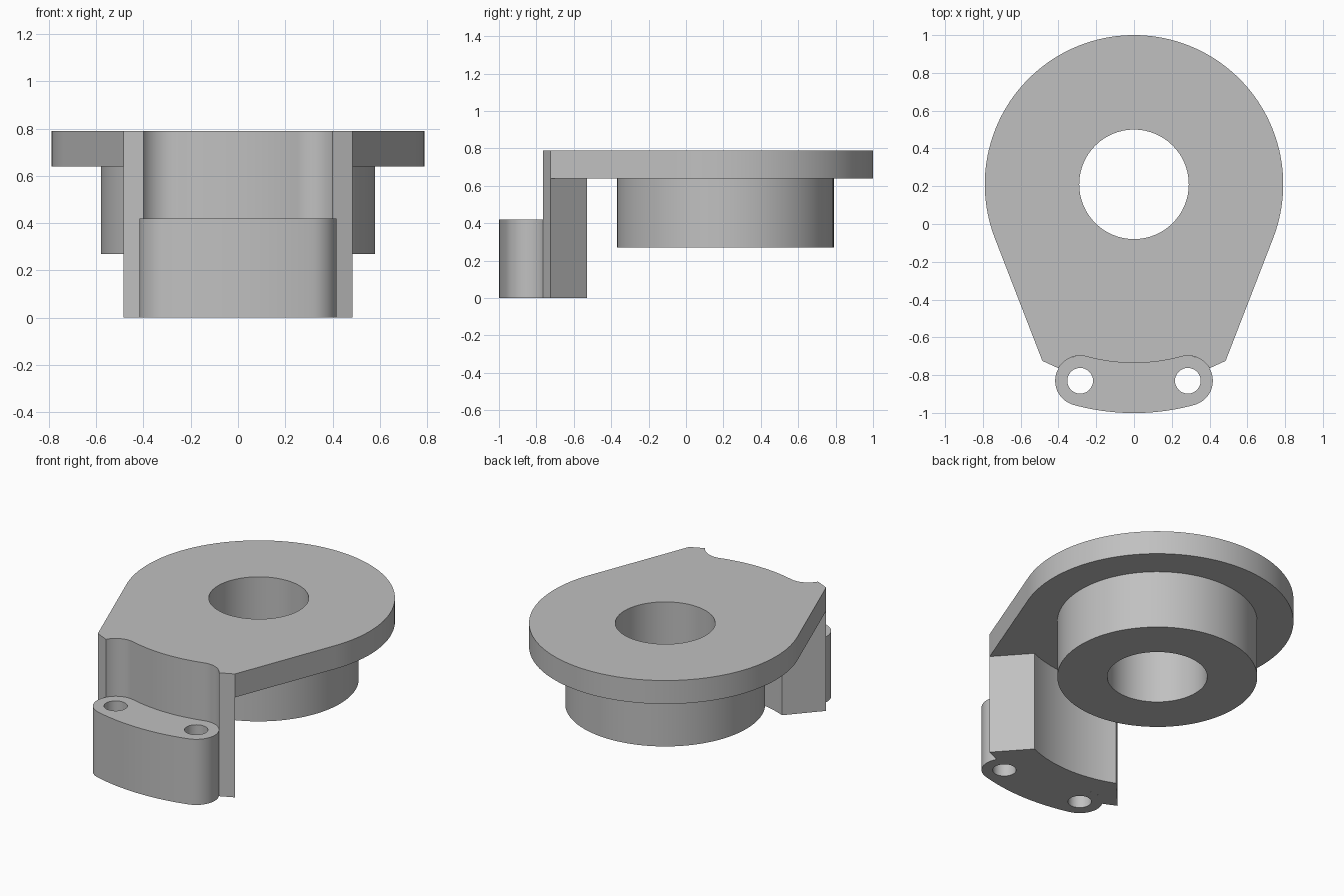
import bpy, bmesh
from math import cos, sin, atan2, acos, hypot, pi, radians

cube = bpy.data.objects.get("Cube")
if cube:
    bpy.data.objects.remove(cube)

grey = bpy.data.materials.new("plain grey")
grey.use_nodes = True
grey.diffuse_color = (0.53, 0.53, 0.53, 1)
grey.node_tree.nodes["Principled BSDF"].inputs["Base Color"].default_value = grey.diffuse_color

HUB = (0, 0.21)          # shared centre of the disc, hub and lug arcs
PIN = (0.285, -0.83)     # lug hole position, mirrored in x
CORNER = (0.485, -0.725)
TOP, PLATE_BOTTOM, HUB_BOTTOM, LUG_TOP = 0.79, 0.64, 0.27, 0.42
DISC_R, BORE_R = 0.79, 0.29


def arc(centre, r, start, end, n=24):
    return [(centre[0] + r * cos(start + (end - start) * i / n),
             centre[1] + r * sin(start + (end - start) * i / n)) for i in range(n + 1)]


def circle(centre, r, n=64):
    return arc(centre, r, 0, 2 * pi, n)[:-1]


def mirror(point):
    return (-point[0], point[1])


def prism(name, loops, z0, z1):
    """Extrude an outline, with optional hole loops, from z0 to z1."""
    bm = bmesh.new()
    for loop in loops:
        points = [p for i, p in enumerate(loop)
                  if hypot(p[0] - loop[i - 1][0], p[1] - loop[i - 1][1]) > 0.0005]
        verts = [bm.verts.new((x, y, z0)) for x, y in points]
        for i, v in enumerate(verts):
            bm.edges.new((verts[i - 1], v))
    bmesh.ops.triangle_fill(bm, use_beauty=True, use_dissolve=False,
                            edges=bm.edges[:], normal=(0, 0, 1))
    result = bmesh.ops.extrude_face_region(bm, geom=bm.faces[:], use_keep_orig=True)
    top = [g for g in result["geom"] if isinstance(g, bmesh.types.BMVert)]
    bmesh.ops.translate(bm, verts=top, vec=(0, 0, z1 - z0))
    bmesh.ops.recalc_face_normals(bm, faces=bm.faces[:])
    mesh = bpy.data.meshes.new(name)
    bm.to_mesh(mesh)
    bm.free()
    mesh.materials.append(grey)
    obj = bpy.data.objects.new(name, mesh)
    bpy.context.collection.objects.link(obj)
    bpy.ops.object.select_all(action="DESELECT")
    obj.select_set(True)
    bpy.context.view_layer.objects.active = obj
    bpy.ops.object.shade_smooth_by_angle(angle=radians(30))


# Curved slot outline of the lug
dx, dy = PIN[0], PIN[1] - HUB[1]
pin_r, end_r = hypot(dx, dy), 0.1325
right = atan2(dy, dx)
left = -pi - right
inner, outer = pin_r - end_r, pin_r + end_r
lug_outline = (arc(HUB, outer, left, right)
               + arc(PIN, end_r, right, right + pi)
               + arc(HUB, inner, right, left)
               + arc(mirror(PIN), end_r, left + pi, left + 2 * pi))
prism("pin_lug", [lug_outline, circle(PIN, 0.068, 32), circle(mirror(PIN), 0.068, 32)],
      0, LUG_TOP)

# Notch along the rear of the lug, shared by plate and wall
notch = (arc(mirror(PIN), end_r, radians(150), left + pi)
         + arc(HUB, inner, left, right)
         + arc(PIN, end_r, right + pi, radians(30)))

# Teardrop plate: disc with tangent sides running to the front corners
cx, cy = CORNER[0] - HUB[0], CORNER[1] - HUB[1]
tangent = atan2(cy, cx) + acos(DISC_R / hypot(cx, cy))
bore = circle(HUB, BORE_R)
prism("top_plate", [arc(HUB, DISC_R, tangent, pi - tangent, 96)
                    + [mirror(CORNER)] + notch + [CORNER], bore], PLATE_BOTTOM, TOP)

# Hub ring below the plate
prism("hub_ring", [circle(HUB, 0.58, 96), bore], HUB_BOTTOM, PLATE_BOTTOM)

# Front wall carrying the lug, with a concave rear face
back = atan2(-0.74, 0.31)
prism("front_wall", [notch + [CORNER] + arc(HUB, 0.802, back, -pi - back)
                     + [mirror(CORNER)]], 0, PLATE_BOTTOM)
